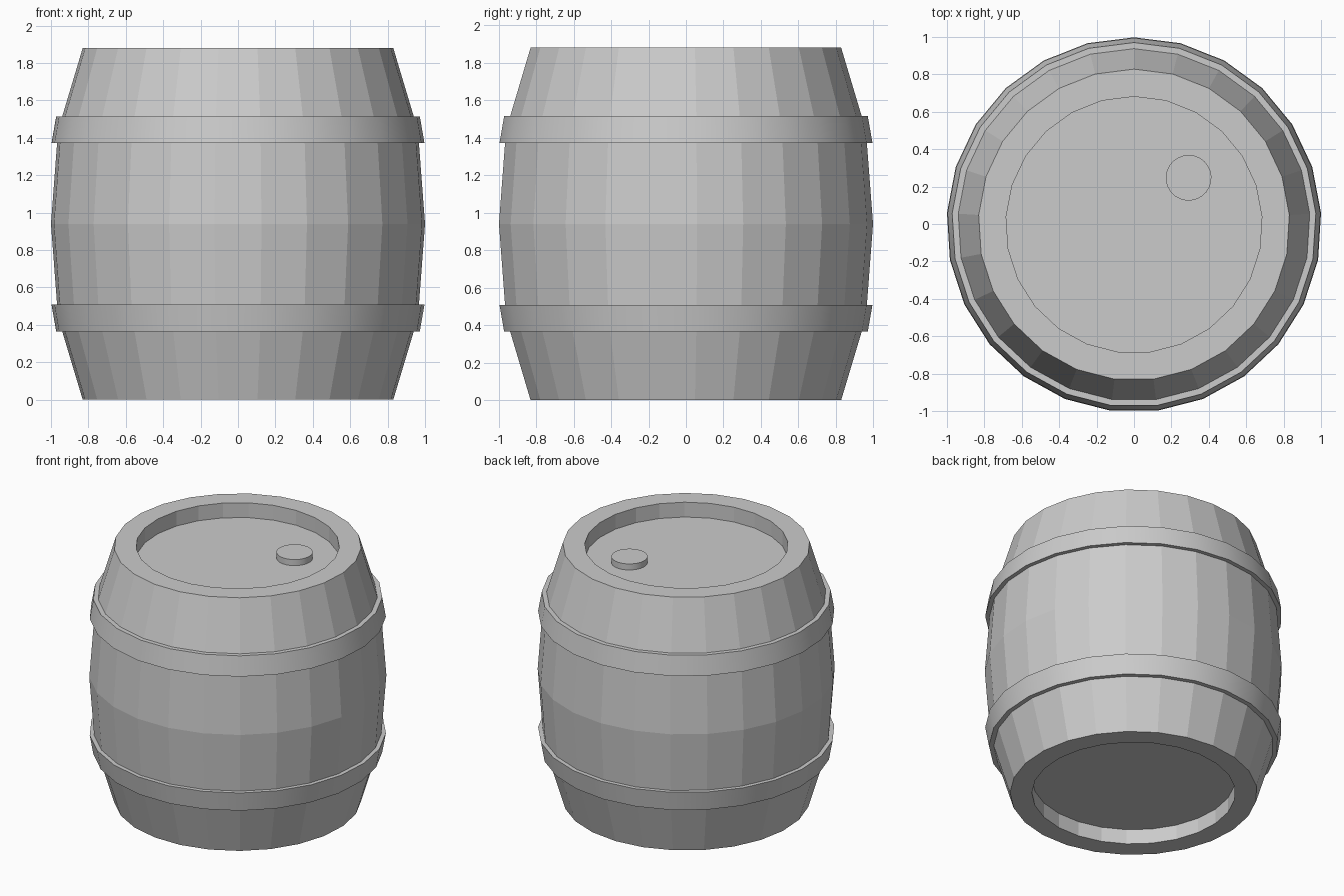
import bpy, bmesh
from math import sin, cos, tau, radians

if "Cube" in bpy.data.objects:
    bpy.data.objects.remove(bpy.data.objects["Cube"])

SIDES = 25      # low-poly odd-sided barrel, one corner towards +y
Y_SHIFT = -0.004
H = 1.88


def lathe(name, profile, closed=False, sides=SIDES, center=(0, Y_SHIFT), smooth=False):
    """Spin an (r, z) profile around a vertical axis; open profiles get capped ends."""
    bm = bmesh.new()
    rings = []
    for r, z in profile:
        rings.append([bm.verts.new((center[0] + r * sin(tau * i / sides),
                                    center[1] + r * cos(tau * i / sides), z))
                      for i in range(sides)])
    pairs = list(zip(rings, rings[1:]))
    if closed:
        pairs.append((rings[-1], rings[0]))
    for a, b in pairs:
        for i in range(sides):
            j = (i + 1) % sides
            bm.faces.new((a[i], a[j], b[j], b[i]))
    if not closed:
        bm.faces.new(rings[0])
        bm.faces.new(rings[-1])
    bmesh.ops.recalc_face_normals(bm, faces=bm.faces)
    mesh = bpy.data.meshes.new(name)
    bm.to_mesh(mesh)
    bm.free()
    ob = bpy.data.objects.new(name, mesh)
    bpy.context.collection.objects.link(ob)
    if smooth:
        bpy.ops.object.select_all(action='DESELECT')
        ob.select_set(True)
        bpy.context.view_layer.objects.active = ob
        bpy.ops.object.shade_smooth_by_angle(angle=radians(30))
    return ob


# Barrel body: recessed floor, rim and bulging staves, mirrored about mid-height
lower = [(0.685, 0.11), (0.685, 0), (0.832, 0), (0.964, 0.44)]
upper = [(r, H - z) for r, z in reversed(lower)]
lathe("barrel_body", lower + [(1.002, H / 2)] + upper)

# Hoops: tapered bands, wider towards the middle of the barrel
hoop = [(0.925, 0.365), (0.974, 0.365), (0.999, 0.508), (0.955, 0.508)]
lathe("lower_hoop", hoop, closed=True, smooth=True)
lathe("upper_hoop", [(r, H - z) for r, z in hoop], closed=True, smooth=True)

# Bung on the recessed lid
lathe("bung", [(0.122, H - 0.115), (0.122, H - 0.065)], sides=25,
      center=(0.292, 0.247), smooth=True)
